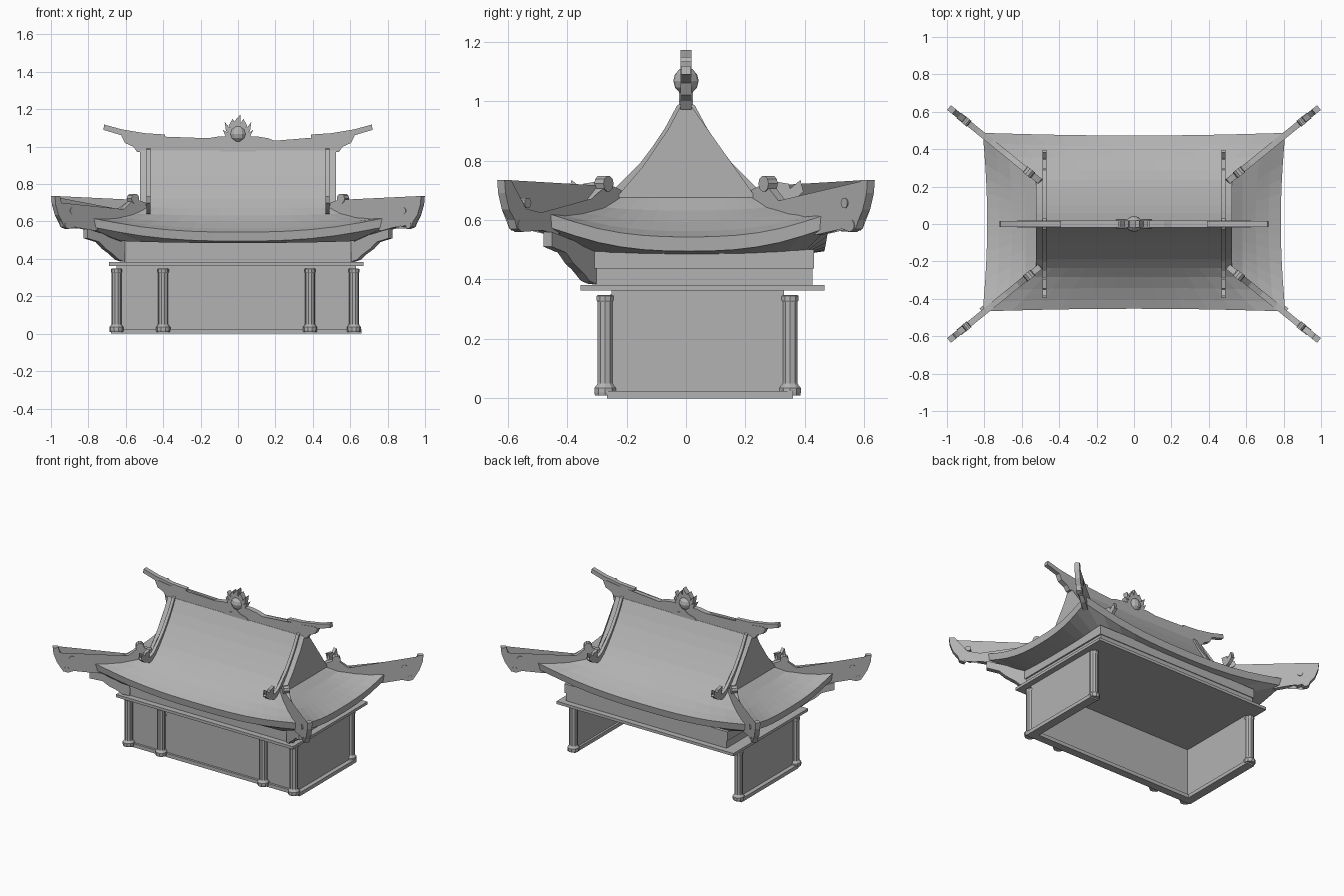
import bpy, bmesh, math
from mathutils import Vector

old = bpy.data.objects.get("Cube")
if old:
    bpy.data.objects.remove(old, do_unlink=True)

STONE = (0.45, 0.45, 0.45, 1)
stone = bpy.data.materials.new("grey_stone")
stone.use_nodes = True
stone.diffuse_color = STONE
stone.node_tree.nodes["Principled BSDF"].inputs["Base Color"].default_value = STONE


def finish(name, bm, fix=True):
    if fix:
        bmesh.ops.recalc_face_normals(bm, faces=bm.faces)
    mesh = bpy.data.meshes.new(name)
    bm.to_mesh(mesh)
    bm.free()
    mesh.materials.append(stone)
    ob = bpy.data.objects.new(name, mesh)
    bpy.context.collection.objects.link(ob)
    return ob


def box(name, x0, x1, y0, y1, z0, z1):
    bm = bmesh.new()
    bmesh.ops.create_cube(bm, size=1)
    for v in bm.verts:
        v.co = ((x0 + x1) / 2 + v.co.x * (x1 - x0),
                (y0 + y1) / 2 + v.co.y * (y1 - y0),
                (z0 + z1) / 2 + v.co.z * (z1 - z0))
    return finish(name, bm)


def plate(name, outline, origin, direction, thick):
    """Upright slab: outline points are (distance along direction, height)."""
    bm = bmesh.new()
    o, d = Vector((*origin, 0)), Vector((*direction, 0)).normalized()
    n = Vector((-d.y, d.x, 0)) * thick / 2
    sides = [[bm.verts.new(o + d * s + Vector((0, 0, z)) + k * n) for s, z in outline] for k in (-1, 1)]
    bm.faces.new(sides[0])
    bm.faces.new(sides[1])
    for i in range(len(outline)):
        j = (i + 1) % len(outline)
        bm.faces.new((sides[0][i], sides[0][j], sides[1][j], sides[1][i]))
    bmesh.ops.triangulate(bm, faces=[f for f in bm.faces if len(f.verts) > 4])
    return finish(name, bm)


def lathe(name, profile, x, y, seg=10):
    bm = bmesh.new()
    rings = [[bm.verts.new((x + r * math.cos(math.tau * i / seg), y + r * math.sin(math.tau * i / seg), z))
              for i in range(seg)] for r, z in profile]
    for a, b in zip(rings, rings[1:]):
        for i in range(seg):
            j = (i + 1) % seg
            bm.faces.new((a[i], a[j], b[j], b[i]))
    bm.faces.new(rings[0])
    bm.faces.new(rings[-1])
    return finish(name, bm)


# Plinth strips, leaving the back and the floor open
box("front_plinth", -.68, .66, -.265, -.21, 0, .025)
for side, x0, x1 in (("right", -.68, -.62), ("left", .6, .66)):
    box(side + "_plinth", x0, x1, -.21, .36, 0, .025)

# Walls
box("front_wall", -.64, .62, -.25, -.235, .02, .367)
box("right_wall", -.65, -.635, -.25, .33, .02, .367)
box("left_wall", .615, .63, -.25, .33, .02, .367)

# Arched spandrels between the middle columns
for side in (-1, 1):
    arc = [(.385 - .17 * (1 - math.cos(a * math.pi / 12)) , .25 + .1 * math.sin(a * math.pi / 12)) for a in range(7)]
    plate("arch_spandrel", [(side * s, z) for s, z in arc + [(.385, .35)]], (0, -.251), (1, 0), .009)

# Columns
COLUMN = [(.036, .01), (.038, .02), (.038, .035), (.03, .045), (.027, .05),
          (.027, .325), (.03, .33), (.03, .345), (.024, .348)]
for x, y in [(-.65, -.272), (-.4, -.272), (.385, -.272), (.62, -.272), (-.65, .35), (.62, .35)]:
    lathe("column", COLUMN, x, y)

# Stepped beams over the columns
box("beam_slab", -.69, .67, -.355, .465, .363, .382)
box("lower_beam", -.61, .625, -.315, .425, .38, .437)
box("upper_beam", -.62, .635, -.322, .43, .437, .50)

# Corner brackets under the front eaves
for side in (-1, 1):
    plate("corner_bracket", [(0, .385), (.04, .395), (.07, .42), (.13, .455), (.17, .49), (.25, .51),
                             (.25, .56), (0, .5)], (side * .615, -.315), (side * .8, -.6), .035)

# Curved roof: skirt rings from the gable foot down, round the eave and under it
# Each ring: half width, half depth, height, corner lift
RINGS = [(.52, .235, .675, 0), (.58, .285, .632, .012), (.65, .345, .594, .03), (.72, .41, .563, .055),
         (.785, .463, .543, .08), (.78, .455, .495, .08), (.62, .4, .485, .01)]
CY, N = .01, 12
bm = bmesh.new()


def ring_points(a, b, z, lift):
    pts = []
    for side in range(4):
        for i in range(N):
            t = -1 + 2 * i / N
            flare = 1 + .03 * t * t * (lift > .02)
            x, y = [(t * a, -b * flare), (a * flare, t * b), (-t * a, b * flare), (-a * flare, -t * b)][side]
            if i == 0:
                x, y = math.copysign(a * flare, x), math.copysign(b * flare, y)
            pts.append((x, y + CY * lift / .08, z + lift * abs(t) ** 2.5))
    return pts


loops = [[bm.verts.new(p) for p in ring_points(*r)] for r in RINGS]
for a, b in zip(loops, loops[1:]):
    for i in range(4 * N):
        j = (i + 1) % (4 * N)
        bm.faces.new((a[i], a[j], b[j], b[i]))
finish("roof_skirt", bm)

# Upper gabled roof, as a curved prism with its gable ends
SLOPE = [(.235, .675), (.19, .722), (.145, .78), (.1, .842), (.06, .905), (.02, .98)]
gable = SLOPE + [(-y, z) for y, z in reversed(SLOPE)]
roof = plate("upper_roof", gable, (0, 0), (0, 1), 1.05)

# Raised strips running down the gable edges, with spiked tips
TOP = [(0, 1.0), (.03, .985), (.07, .91), (.11, .85), (.155, .79), (.2, .738), (.25, .695), (.29, .678),
       (.33, .688), (.385, .735), (.375, .70), (.395, .695), (.36, .665)]
BOTTOM = [(.3, .64), (.25, .655), (.2, .7), (.1, .83), (0, .96)]
for sx in (-1, 1):
    for sy in (-1, 1):
        plate("gable_strip", TOP + BOTTOM, (sx * .478, 0), (0, sy), .022)
        plate("strip_spike", [(.31, .68), (.32, .715), (.295, .73), (.345, .722), (.36, .68)],
              (sx * .478, 0), (0, sy), .022)

# Hip ridges sweeping out to the corners, with scrolls
HIP = [(.02, .66), (.03, .70), (.08, .715), (.13, .705), (.18, .665), (.26, .635), (.36, .622), (.46, .625),
       (.54, .638), (.585, .665), (.61, .70), (.62, .735), (.655, .735), (.65, .69), (.63, .635), (.6, .60),
       (.59, .57), (.56, .56), (.545, .58), (.52, .57), (.5, .59), (.45, .565), (.38, .55),
       (.28, .575), (.18, .60), (.1, .645)]


def disc(s, z, r):
    return [(s + r * math.cos(i * math.tau / 10), z + r * math.sin(i * math.tau / 10)) for i in range(10)]


for sx in (-1, 1):
    for sy in (-1, 1):
        o, d = (sx * .48, sy * .21), (sx * .777, sy * .63)
        plate("hip_ridge", HIP, o, d, .032)
        plate("inner_scroll", disc(.105, .722, .027), o, d, .04)
        plate("outer_scroll", disc(.535, .657, .018), o, d, .04)
        plate("eave_knob", disc(.57, .582, .018), o, d, .038)

# Main ridge and its rising end bars
half = [(.16, 1.045), (.2, 1.03), (.3, 1.035), (.42, 1.045), (.52, 1.058), (.6, 1.068), (.625, 1.06),
        (.605, 1.02), (.56, 1.0), (.54, .972)]
ridge = [(-x, z) for x, z in reversed(half)] + [(-.1, 1.055), (.1, 1.055)] + half
plate("main_ridge", ridge, (0, 0), (1, 0), .036)
for side in (-1, 1):
    plate("ridge_end_bar", [(.39, 1.05), (.39, 1.065), (.5, 1.072), (.62, 1.092), (.715, 1.118),
                            (.72, 1.09), (.62, 1.06), (.5, 1.047)], (0, 0), (side, 0), .03)
    plate("ridge_foot_curl", [(.0, .972), (.1, .972), (.075, .995), (.03, 1.005), (.0, 1.03)],
          (0, 0), (side, 0), .046)

# Flaming pearl at the centre of the ridge
bm = bmesh.new()
bmesh.ops.create_uvsphere(bm, u_segments=12, v_segments=6, radius=.045)
for v in bm.verts:
    v.co = (v.co.x, v.co.y * .95, v.co.z + 1.068)
finish("pearl", bm)
for i in range(9):
    a = math.radians(-20 + 27.5 * i)
    length = .085 + .018 * (i % 2 == 0) * math.sin(max(a, 0))
    lean = .012 * (1 if i < 4 else -1)
    c, s = math.cos(a), math.sin(a)
    shape = [(.035, -.015), (.06, -.014 - lean), (length, lean), (.062, .012 - lean), (.035, .015)]
    plate("flame", [(r * c - w * s, 1.068 + r * s + w * c) for r, w in shape], (0, 0), (1, 0), .036)
